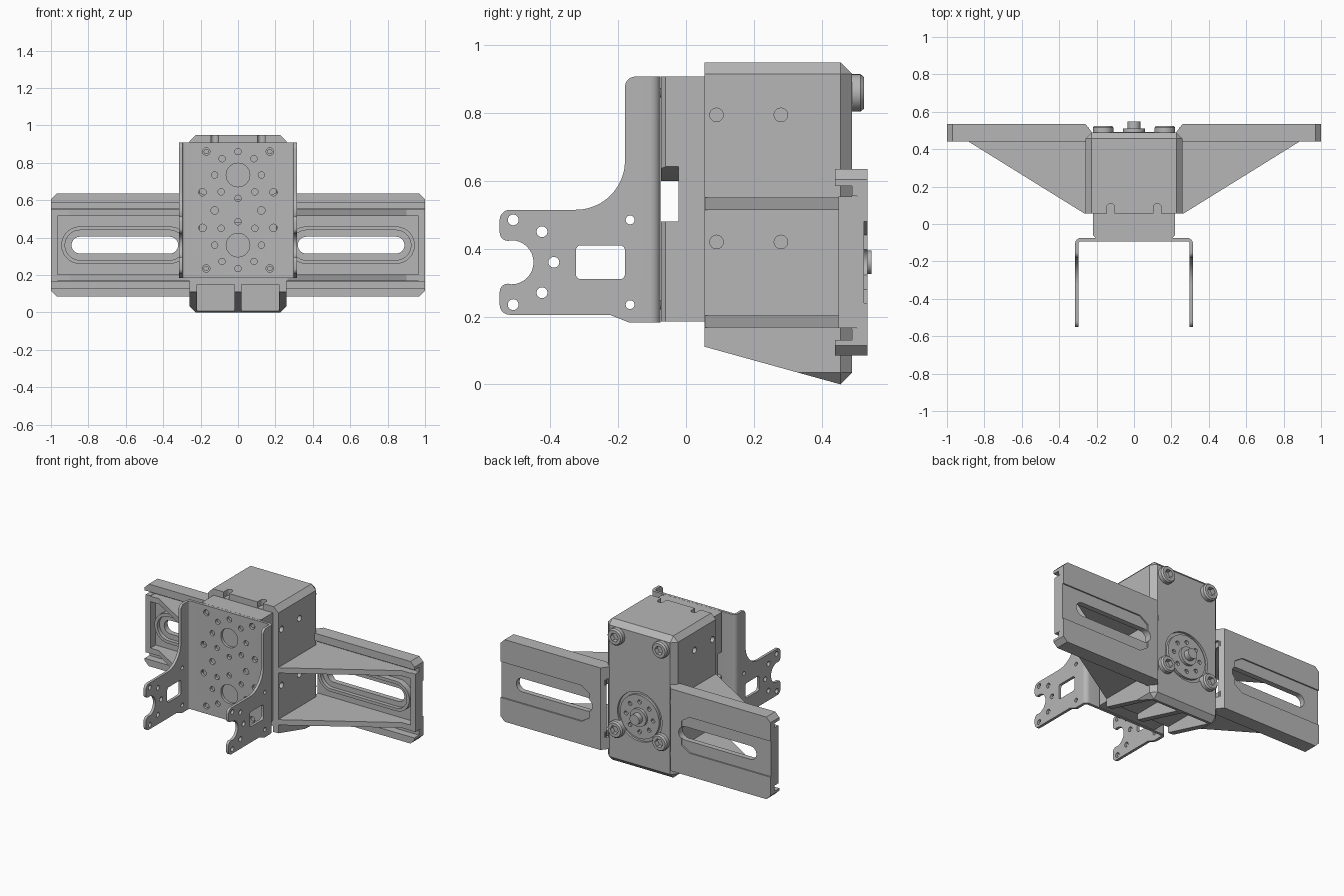
import bpy, bmesh
from math import pi, cos, sin
from mathutils import Vector

if "Cube" in bpy.data.objects:
    bpy.data.objects.remove(bpy.data.objects["Cube"], do_unlink=True)

grey = bpy.data.materials.new("machined grey")
grey.use_nodes = True
grey.diffuse_color = (0.47, 0.47, 0.47, 1)
grey.node_tree.nodes["Principled BSDF"].inputs["Base Color"].default_value = grey.diffuse_color


def finish(name, bm):
    bmesh.ops.recalc_face_normals(bm, faces=bm.faces)
    me = bpy.data.meshes.new(name)
    bm.to_mesh(me)
    bm.free()
    me.materials.append(grey)
    ob = bpy.data.objects.new(name, me)
    bpy.context.collection.objects.link(ob)
    return ob


def prisms(name, outlines, a, b, axis):
    """Extrude one or more 2D outlines from a to b along an axis."""
    bm = bmesh.new()
    for pts in outlines:
        rings = []
        for d in (a, b):
            place = {"x": lambda u, v: (d, u, v), "y": lambda u, v: (u, d, v),
                     "z": lambda u, v: (u, v, d)}[axis]
            rings.append([bm.verts.new(place(u, v)) for u, v in pts])
            bm.faces.new(rings[-1])
        n = len(pts)
        for i in range(n):
            j = (i + 1) % n
            bm.faces.new((rings[0][i], rings[0][j], rings[1][j], rings[1][i]))
    return finish(name, bm)


def arc(u, v, r, start, end, n=8):
    return [(u + r * cos((start + (end - start) * i / n) * pi / 180),
             v + r * sin((start + (end - start) * i / n) * pi / 180)) for i in range(n + 1)]


def circle(u, v, r, n=24):
    return arc(u, v, r, 0, 360 - 360 / n, n - 1)


def rect(u0, u1, v0, v1):
    return [(u0, v0), (u1, v0), (u1, v1), (u0, v1)]


def stadium(u0, u1, v, r):
    return arc(u0, v, r, 90, 270, 14) + arc(u1, v, r, -90, 90, 14)


def bake(ob):
    deps = bpy.context.evaluated_depsgraph_get()
    me = bpy.data.meshes.new_from_object(ob.evaluated_get(deps))
    ob.modifiers.clear()
    ob.data = me


def carve(ob, cutter, op="DIFFERENCE"):
    m = ob.modifiers.new("carve", "BOOLEAN")
    m.operation, m.solver, m.object = op, "EXACT", cutter
    bake(ob)
    bpy.data.objects.remove(cutter, do_unlink=True)


def mirror(ob):
    ob.modifiers.new("mirror", "MIRROR").use_axis[0] = True
    bake(ob)


def both(points):
    return sorted({(s * x, z) for x, z in points for s in (1, -1)})


# Motor housing: box chamfered everywhere except around its front face
bm = bmesh.new()
bmesh.ops.create_cube(bm, size=1)
for v in bm.verts:
    v.co = Vector((v.co.x * 0.52, 0.2725 + v.co.y * 0.435, 0.475 + v.co.z * 0.95))
edges = [e for e in bm.edges if any(v.co.y > 0.3 for v in e.verts)]
bmesh.ops.bevel(bm, geom=edges, offset=0.034, segments=1, affect="EDGES")
housing = finish("motor_housing", bm)
# Sloped underside with two pockets
carve(housing, prisms("cut", [[(0, 0.126), (0.455, 0), (0.455, -0.1), (0, -0.1)]], -1, 1, "x"))
carve(housing, prisms("cut", [rect(0.02, 0.22, -0.1, 0.15), rect(-0.22, -0.02, -0.1, 0.15)],
                      0, 0.43, "y"))
# Side screw holes and top keyhole grooves
side_holes = [circle(y, z, 0.02) for y in (0.09, 0.28) for z in (0.42, 0.795)]
for s in (1, -1):
    carve(housing, prisms("cut", side_holes, s * 0.235, s * 0.3, "x"))
carve(housing, prisms("cut", [[(x + 0.02, 0)] + arc(x, 0.09, 0.02, 0, 180, 12) + [(x - 0.02, 0)]
                              for x in (-0.125, 0.125)], 0.91, 1, "z"))
# Round groove around the output flange
carve(housing, prisms("cut", [circle(0, 0.36, 0.165, 48)], 0.475, 0.6, "y"))

# Output flange, hub and shaft
flange = prisms("output_flange", [circle(0, 0.36, 0.145, 48)], 0.46, 0.492, "y")
carve(flange, prisms("cut", [circle(u, v, 0.014, 12) for u, v in circle(0, 0.36, 0.1, 8)],
                     0.475, 0.6, "y"))
prisms("output_hub", [circle(0, 0.36, 0.06, 32)], 0.46, 0.51, "y")
prisms("output_shaft", [circle(0, 0.36, 0.035)], 0.46, 0.547, "y")

# Back cap screws with hexagonal sockets
for x, z in both([(0.165, 0.86), (0.165, 0.24)]):
    bm = bmesh.new()
    ring = [[bm.verts.new((u, y, v)) for u, v in circle(x, z, r, 32)]
            for y, r in ((0.47, 0.055), (0.515, 0.055), (0.525, 0.047))]
    bm.faces.new(ring[0])
    bm.faces.new(ring[2])
    for a, b in zip(ring, ring[1:]):
        for i in range(32):
            j = (i + 1) % 32
            bm.faces.new((a[i], a[j], b[j], b[i]))
    screw = finish("cap_screw", bm)
    carve(screw, prisms("cut", [circle(x, z, 0.03, 6)], 0.495, 0.6, "y"))

# Middle block joining housing and bracket, with a cross channel
block = prisms("middle_block", [[(-0.22, 0.06), (-0.22, -0.06), (-0.205, -0.074), (0.205, -0.074),
                                 (0.22, -0.06), (0.22, 0.06)]], 0.185, 0.908, "z")
carve(block, prisms("cut", [[(-0.3, 0.48), (0.3, 0.48), (0.3, 0.67), (0.1, 0.6), (-0.1, 0.6),
                             (-0.3, 0.67)]], -0.1, -0.022, "y"))

# U bracket: bent sheet trimmed by its side outline
outer = arc(0.285, -0.105, 0.03, 0, 90, 6) + arc(-0.285, -0.105, 0.03, 90, 180, 6)
inner = arc(-0.285, -0.105, 0.012, 180, 90, 6) + arc(0.285, -0.105, 0.012, 90, 0, 6)
sheet = ([(0.315, -0.6)] + outer + [(-0.315, -0.6), (-0.297, -0.6)] + inner + [(0.297, -0.6)])
bracket = prisms("u_bracket", [sheet], 0.15, 0.95, "z")
outline = ([(-0.05, 0.183), (-0.17, 0.183), (-0.225, 0.205)]
           + arc(-0.52, 0.235, 0.03, 270, 180, 5) + arc(-0.525, 0.272, 0.025, 180, 90, 5)
           + arc(-0.515, 0.36, 0.065, -90, 90, 16)
           + arc(-0.525, 0.448, 0.025, 270, 180, 5) + arc(-0.52, 0.485, 0.03, 180, 90, 5)
           + arc(-0.325, 0.66, 0.145, 270, 360, 12)
           + arc(-0.15, 0.878, 0.03, 180, 90, 6) + [(-0.05, 0.908)])
carve(bracket, prisms("cut", [outline], -0.5, 0.5, "x"), "INTERSECT")
# Bracket leg holes and window
leg_holes = [circle(y, z, 0.016) for y, z in ((-0.51, 0.485), (-0.425, 0.45), (-0.39, 0.36),
                                              (-0.425, 0.27), (-0.51, 0.235))]
leg_holes += [circle(-0.165, z, 0.013) for z in (0.235, 0.485)]
leg_holes.append(arc(-0.31, 0.395, 0.015, 90, 180, 4) + arc(-0.31, 0.325, 0.015, 180, 270, 4)
                 + arc(-0.195, 0.325, 0.015, 270, 360, 4) + arc(-0.195, 0.395, 0.015, 0, 90, 4))
carve(bracket, prisms("cut", leg_holes, -0.5, 0.5, "x"))
# Bracket face hole pattern, repeated about two bores
face_holes = [circle(0, z, 0.063, 32) for z in (0.36, 0.735)]
for z, s in ((0.36, -1), (0.735, 1)):
    near = both([(0, z + s * 0.125), (0.085, z + s * 0.087), (0.125, z), (0.09, z - s * 0.09),
                 (0, z - s * 0.125)])
    face_holes += [circle(x, v, 0.017, 16) for x, v in near]
    face_holes += [circle(x, v, 0.02, 16)
                   for x, v in both([(0.17, z + s * 0.125), (0.19, z - s * 0.092)])]
face_holes += [circle(x, 0.545, 0.02, 16) for x in (-0.125, 0.125)]
carve(bracket, prisms("cut", face_holes, -0.2, -0.05, "y"))
# Screws in the bracket corners
for x, z in both([(0.17, 0.86), (0.17, 0.235)]):
    prisms("bracket_screw", [circle(x, z, 0.014, 16)], -0.085, -0.07, "y")

# Mounting wings: channel section with notched rails, mirrored to both sides
section = [(0.535, 0.085), (0.44, 0.085), (0.44, 0.13), (0.49, 0.13), (0.49, 0.165),
           (0.505, 0.165), (0.505, 0.555), (0.49, 0.555), (0.49, 0.585), (0.44, 0.585),
           (0.44, 0.635), (0.535, 0.635)]
wing = prisms("wing_plate", [section], 0.2, 1, "x")
carve(wing, prisms("cut", [[(0.21, 0.085), (0.97, 0.085), (1, 0.115), (1, 0.605), (0.97, 0.635),
                            (0.21, 0.635)]], 0.3, 0.6, "y"), "INTERSECT")
carve(wing, prisms("cut", [[(0.19, 0.445), (0.28, 0.561), (0.19, 0.561)]], 0, 1, "z"))
carve(wing, prisms("cut", [[(0.4, 0.24), (1.1, 0.24), (1.1, 0.48), (0.4, 0.48), (0.34, 0.44),
                            (0.34, 0.28)]], 0.526, 0.6, "y"))
slot = stadium(0.365, 0.845, 0.36, 0.045)
carve(wing, prisms("cut", [slot], 0.3, 0.6, "y"))
mirror(wing)

# Raised rim around the slot
rim = prisms("slot_rim", [stadium(0.365, 0.845, 0.36, 0.1)], 0.465, 0.515, "y")
carve(rim, prisms("cut", [stadium(0.365, 0.845, 0.36, 0.08)], 0.3, 0.49, "y"))
carve(rim, prisms("cut", [slot], 0.3, 0.6, "y"))
mirror(rim)

# End wall and triangular gussets
mirror(prisms("wing_end_wall", [rect(0.45, 0.515, 0.166, 0.554)], 0.965, 0.999, "x"))
for z in (0.167, 0.515):
    mirror(prisms("wing_gusset", [[(0.24, 0.056), (0.265, 0.056), (0.9, 0.45), (0.998, 0.45),
                                   (0.998, 0.515), (0.24, 0.515)]], z, z + 0.036, "z"))

# Smooth the round walls while keeping edges sharp
bpy.ops.object.select_all(action="DESELECT")
for ob in bpy.context.collection.objects:
    if ob.type == "MESH":
        ob.select_set(True)
        bpy.context.view_layer.objects.active = ob
bpy.ops.object.shade_smooth_by_angle(angle=pi / 6)
